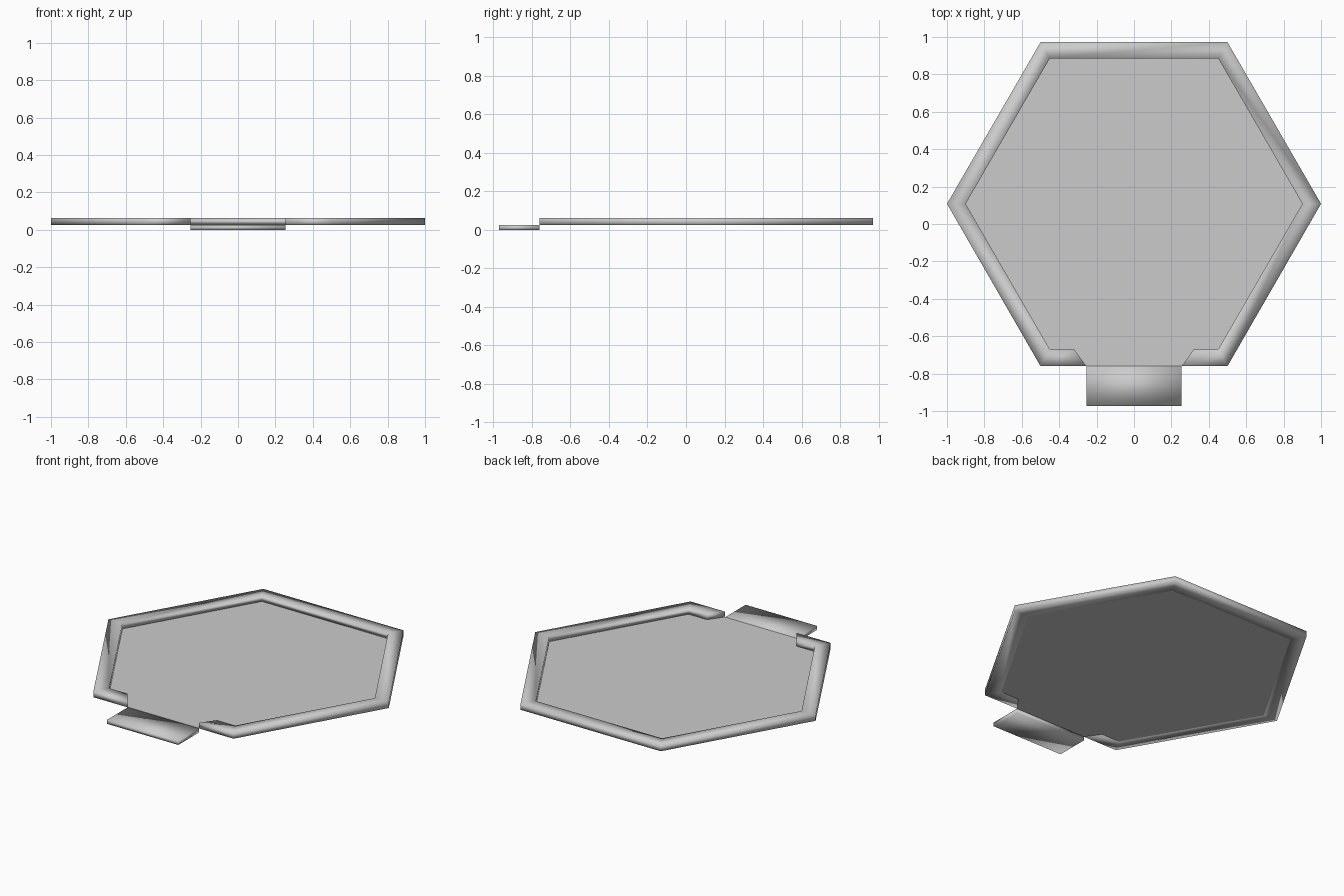
import bpy
import bmesh

if "Cube" in bpy.data.objects:
    bpy.data.objects.remove(bpy.data.objects["Cube"], do_unlink=True)

TAB_TOP, RIM_TOP = 0.025, 0.062
FRONT_Y = -0.76

# One plain grey for the whole tray
grey = bpy.data.materials.new("plain grey")
grey.use_nodes = True
grey.diffuse_color = (0.6, 0.6, 0.6, 1)
bsdf = next(n for n in grey.node_tree.nodes if n.type == 'BSDF_PRINCIPLED')
bsdf.inputs["Base Color"].default_value = grey.diffuse_color


def mirrored(half):
    """Continue a right-hand path round to the opposite side."""
    return half + [(-x, y) for x, y in reversed(half)]


def finish(bm, name, smooth):
    bmesh.ops.recalc_face_normals(bm, faces=bm.faces)
    for face in bm.faces:
        face.smooth = smooth
    mesh = bpy.data.meshes.new(name)
    bm.to_mesh(mesh)
    bm.free()
    mesh.materials.append(grey)
    obj = bpy.data.objects.new(name, mesh)
    bpy.context.collection.objects.link(obj)
    return obj


def prism(name, outline, z0, z1, smooth=False):
    """Extrude a flat outline from z0 to z1."""
    bm = bmesh.new()
    base = bm.faces.new([bm.verts.new((x, y, z0)) for x, y in outline])
    top = bmesh.ops.extrude_face_region(bm, geom=[base], use_keep_orig=True)
    verts = [v for v in top["geom"] if isinstance(v, bmesh.types.BMVert)]
    bmesh.ops.translate(bm, verts=verts, vec=(0, 0, z1 - z0))
    return finish(bm, name, smooth)


outer = mirrored([(0.255, FRONT_Y), (0.5, FRONT_Y), (1, 0.108), (0.5, 0.972)])
inner = mirrored([(0.32, -0.67), (0.45, -0.67), (0.9, 0.108), (0.45, 0.886)])

# Raised rim: a box section swept round the hexagon, open at the tab
bm = bmesh.new()
sections = []
for (ox, oy), (ix, iy) in zip(outer, inner):
    corners = [(ox, oy, TAB_TOP), (ox, oy, RIM_TOP),
               (ix, iy, RIM_TOP), (ix, iy, TAB_TOP)]
    sections.append([bm.verts.new(c) for c in corners])
for a, b in zip(sections, sections[1:]):
    for i in range(4):
        j = (i + 1) % 4
        bm.faces.new((a[i], a[j], b[j], b[i]))
bm.faces.new(sections[0])
bm.faces.new(sections[-1])
finish(bm, "rim", True)

# Floor fills the inner hexagon and the gap in the rim
prism("floor", inner + [outer[-1], outer[0]], TAB_TOP, TAB_TOP + 0.002)

# Front tab sits just below the floor
prism("front_tab", mirrored([(0.255, -0.972), (0.255, FRONT_Y)]), 0, TAB_TOP, True)
